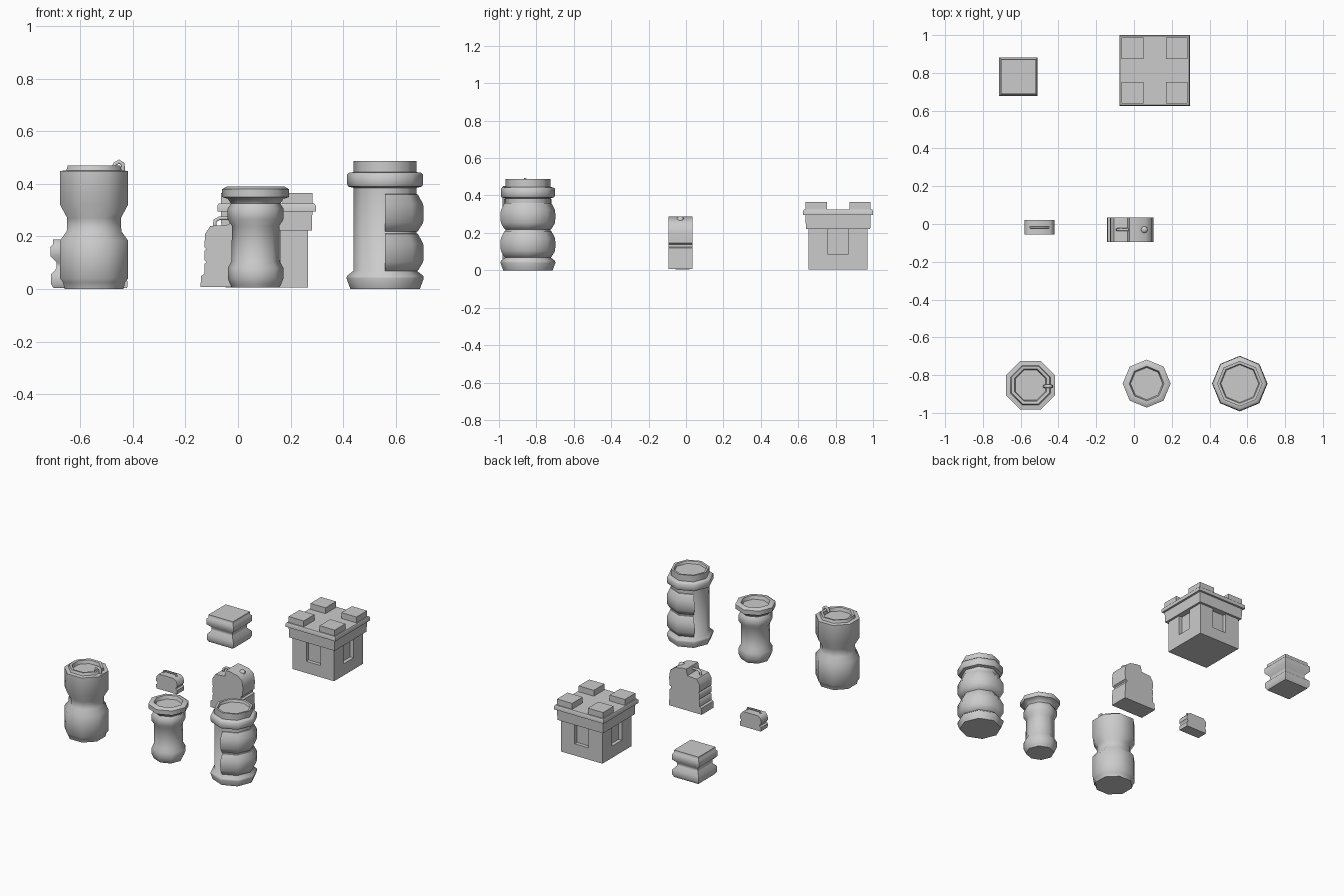
import bpy, bmesh
from math import cos, sin, pi, radians, sqrt

if "Cube" in bpy.data.objects:
    bpy.data.objects.remove(bpy.data.objects["Cube"])


def finish(name, bm, angle=50):
    bmesh.ops.recalc_face_normals(bm, faces=bm.faces)
    me = bpy.data.meshes.new(name)
    bm.to_mesh(me)
    bm.free()
    ob = bpy.data.objects.new(name, me)
    bpy.context.collection.objects.link(ob)
    bpy.ops.object.select_all(action='DESELECT')
    ob.select_set(True)
    bpy.context.view_layer.objects.active = ob
    bpy.ops.object.shade_smooth_by_angle(angle=radians(angle))
    return ob


def turned(name, x, y, profile, sides=8, start=0.0):
    """Closed faceted turning from (radius, z) points, capped at both ends."""
    bm = bmesh.new()
    rings = [[bm.verts.new((x + r * cos(start + 2 * pi * i / sides),
                            y + r * sin(start + 2 * pi * i / sides), z))
              for i in range(sides)] for r, z in profile]
    for a, b in zip(rings, rings[1:]):
        for i in range(sides):
            j = (i + 1) % sides
            bm.faces.new((a[i], a[j], b[j], b[i]))
    bm.faces.new(rings[0])
    bm.faces.new(rings[-1])
    return finish(name, bm)


def partial_band(name, x, y, section, first, last, step=45):
    """Closed (radius, z) section swept over part of a turn."""
    bm = bmesh.new()
    rings = [[bm.verts.new((x + r * cos(radians(a)), y + r * sin(radians(a)), z))
              for r, z in section] for a in range(first, last + 1, step)]
    n = len(section)
    for a, b in zip(rings, rings[1:]):
        for i in range(n):
            j = (i + 1) % n
            bm.faces.new((a[i], a[j], b[j], b[i]))
    bm.faces.new(rings[0])
    bm.faces.new(rings[-1])
    return finish(name, bm)


def extruded(name, profile, y0, y1):
    """(x, z) outline extruded along y."""
    bm = bmesh.new()
    f = bm.faces.new([bm.verts.new((x, y0, z)) for x, z in profile])
    new = bmesh.ops.extrude_face_region(bm, geom=[f])['geom']
    bmesh.ops.translate(bm, vec=(0, y1 - y0, 0),
                        verts=[v for v in new if isinstance(v, bmesh.types.BMVert)])
    return finish(name, bm)


def box(name, x, y, z0, z1, hx, hy):
    bm = bmesh.new()
    bmesh.ops.create_cube(bm, size=1)
    for v in bm.verts:
        v.co = (x + v.co.x * 2 * hx, y + v.co.y * 2 * hy, z0 + (v.co.z + .5) * (z1 - z0))
    return finish(name, bm, 30)


def loop_handle(name, pts, radius):
    cu = bpy.data.curves.new(name, 'CURVE')
    cu.dimensions = '3D'
    cu.bevel_depth = radius
    cu.bevel_resolution = 1
    cu.use_fill_caps = True
    sp = cu.splines.new('POLY')
    sp.points.add(len(pts) - 1)
    for p, c in zip(sp.points, pts):
        p.co = (*c, 1)
    ob = bpy.data.objects.new(name, cu)
    bpy.context.collection.objects.link(ob)
    return ob


# waisted pot with a small hook on the rim
k = 1 / cos(pi / 8)
turned("waisted_pot", -.548, -.853,
       [(r * k, z) for r, z in [(.112, 0), (.118, .025), (.129, .04), (.129, .185), (.104, .22),
        (.102, .27), (.129, .32), (.129, .449), (.105, .452), (.1, .47), (.085, .468), (.08, .445)]],
       start=pi / 8)
loop_handle("pot_hook", [(-.475, -.86, .455), (-.468, -.86, .476), (-.453, -.86, .485),
                         (-.439, -.86, .476), (-.437, -.86, .45)], .009)

# slim vase
turned("slim_vase", .067, -.845,
       [(.09, .005), (.098, .02), (.106, .04), (.106, .08), (.092, .105), (.09, .24), (.106, .265),
        (.107, .305), (.094, .325), (.105, .343), (.127, .35), (.127, .38), (.11, .39),
        (.092, .388), (.085, .365)])

# large canister: core, base, collar and bands that stop at an open panel
cx, cy = .56, -.845
turned("canister_body", cx, cy,
       [(.132, 0), (.147, .04), (.145, .05), (.12, .07), (.12, .385), (.14, .39), (.145, .4),
        (.145, .435), (.136, .443), (.12, .445), (.12, .487), (.105, .486), (.1, .47)])
for i, z in enumerate((.14, .29)):
    partial_band(f"canister_band_{i}", cx, cy,
                 [(.1, z - .075), (.125, z - .07), (.145, z - .037), (.147, z), (.145, z + .032),
                  (.125, z + .07), (.1, z + .075)], -90, 135)

# two-lobed case with stepped side
extruded("stepped_case",
         [(-.143, .007), (-.14, .05), (-.128, .057), (-.128, .095), (-.12, .102), (-.128, .11),
          (-.128, .145), (-.12, .152), (-.128, .16), (-.125, .21), (-.105, .24), (-.035, .245),
          (-.025, .287), (0, .287), (.06, .275), (.095, .25), (.103, .2), (.1, .145), (.088, .138),
          (.088, .125), (.1, .118), (.103, .007)], -.094, .035)
loop_handle("case_handle", [(-.09, -.03, .23), (-.087, -.03, .26), (-.07, -.03, .27),
                            (-.03, -.03, .27)], .008)
turned("case_knob", .055, -.03, [(.018, .26), (.018, .28), (.01, .287)])

# little ribbed box
extruded("ribbed_box",
         [(-.578, .003), (-.58, .03), (-.57, .038), (-.57, .045), (-.58, .055), (-.578, .085),
          (-.56, .105), (-.445, .105), (-.425, .085), (-.42, .055), (-.43, .045), (-.43, .038),
          (-.42, .03), (-.422, .003)], -.055, .02)
loop_handle("box_handle", [(-.55, -.018, .1), (-.545, -.018, .118), (-.455, -.018, .118),
                           (-.45, -.018, .1)], .006)

# square stacked block
turned("stacked_block", -.612, .78,
       [(r * sqrt(2), z) for r, z in [(.09, .003), (.1, .02), (.1, .055), (.078, .08), (.078, .1),
        (.102, .125), (.102, .16), (.092, .17), (.092, .188)]], sides=4, start=pi / 4)

# square tower: recessed walls, overhang, cap and corner blocks
tx, ty, h = .109, .813, .157
box("tower_core", tx, ty, .005, .225, h - .025, h - .025)
box("tower_base", tx, ty, .005, .085, h, h)
for sx in (-1, 1):
    for sy in (-1, 1):
        box("tower_pillar", tx + sx * .105, ty + sy * .105, .005, .225, .052, .052)
        box("tower_corner_block", tx + sx * .117, ty + sy * .117, .32, .365, .057, .057)
turned("tower_overhang", tx, ty,
       [(r * sqrt(2), z) for r, z in [(.172, .222), (.174, .295), (.187, .296), (.187, .318),
        (.182, .325)]], sides=4, start=pi / 4)
